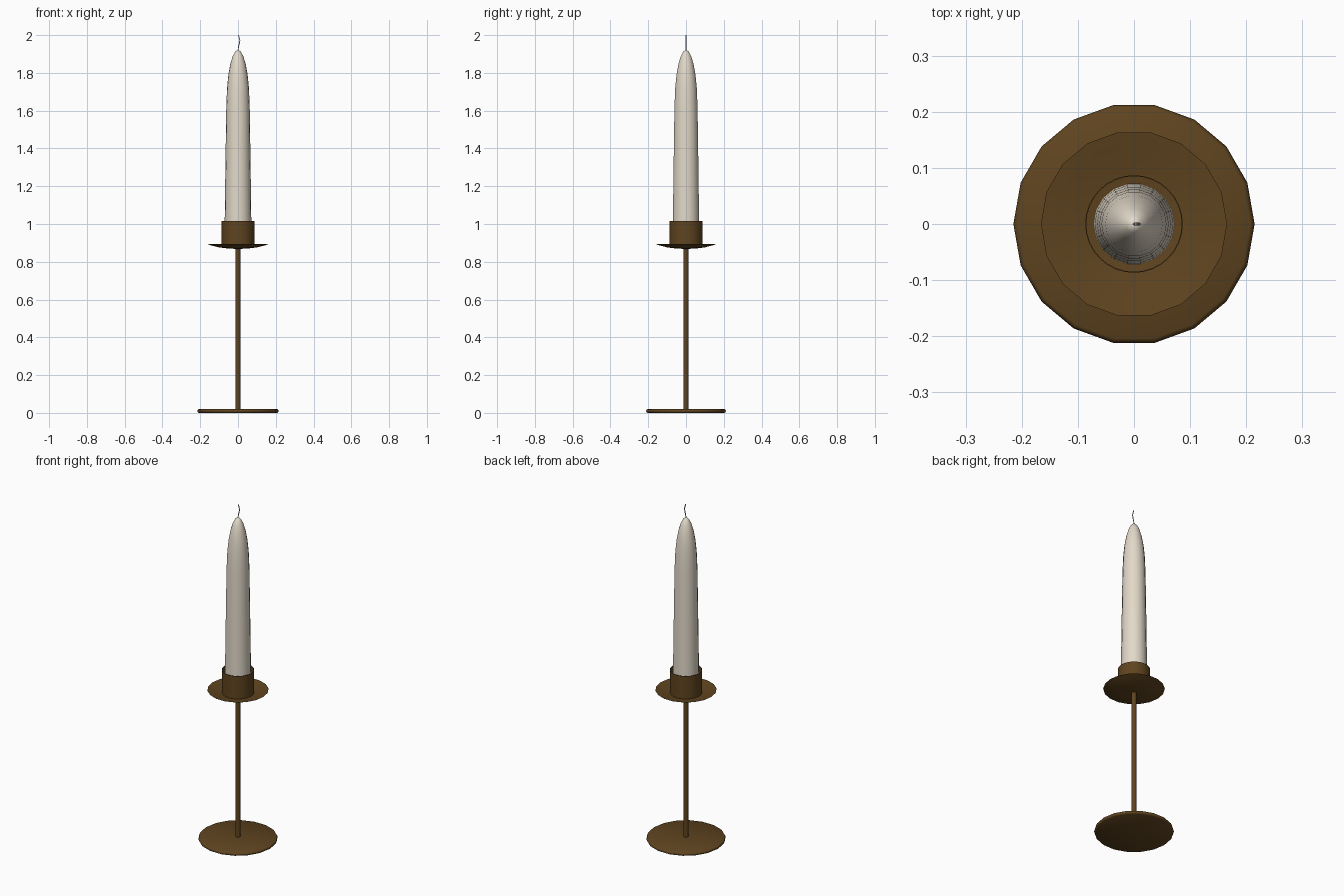
import bpy, bmesh, math

if "Cube" in bpy.data.objects:
    bpy.data.objects.remove(bpy.data.objects["Cube"])


def material(name, color):
    m = bpy.data.materials.new(name)
    m.diffuse_color = (*color, 1)
    m.use_nodes = True
    m.node_tree.nodes["Principled BSDF"].inputs["Base Color"].default_value = m.diffuse_color
    return m


brass = material("aged_brass", (0.115, 0.058, 0.014))
wax = material("ivory_wax", (0.76, 0.69, 0.58))
char = material("wick_grey", (0.4, 0.38, 0.34))


def finish(obj, mat, angle):
    obj.data.materials.append(mat)
    bpy.ops.object.select_all(action='DESELECT')
    obj.select_set(True)
    bpy.context.view_layer.objects.active = obj
    bpy.ops.object.shade_smooth_by_angle(angle=math.radians(angle))


def lathe(name, profile, sides, mat, angle=35):
    """Revolve (radius, z) points around z; radius 0 becomes a pole."""
    bm = bmesh.new()
    rings = []
    for r, z in profile:
        if r == 0:
            rings.append([bm.verts.new((0, 0, z))] * sides)
        else:
            rings.append([bm.verts.new((r * math.cos(2 * math.pi * i / sides),
                                        r * math.sin(2 * math.pi * i / sides), z))
                          for i in range(sides)])
    for a, b in zip(rings, rings[1:]):
        for i in range(sides):
            j = (i + 1) % sides
            bm.faces.new(list(dict.fromkeys((a[i], a[j], b[j], b[i]))))
    me = bpy.data.meshes.new(name)
    bm.to_mesh(me)
    bm.free()
    obj = bpy.data.objects.new(name, me)
    bpy.context.collection.objects.link(obj)
    finish(obj, mat, angle)
    return obj


# Round foot with softened rim
lathe("base", [(0, 0.003), (0.207, 0.003), (0.212, 0.006), (0.215, 0.013),
               (0.212, 0.020), (0.207, 0.023), (0, 0.023)], 18, brass, 50)
bpy.data.objects["base"].location.z = -0.003

# Stem
lathe("stem", [(0, 0.015), (0.0135, 0.015), (0.0135, 0.875), (0, 0.875)], 16, brass)

# Shallow drip dish, thin shell
lathe("drip_dish", [(0, 0.868), (0.05, 0.870), (0.10, 0.876), (0.14, 0.886),
                    (0.166, 0.895), (0.14, 0.890), (0.10, 0.881),
                    (0.05, 0.875), (0, 0.873)], 18, brass)

# Thin-walled candle cup
lathe("candle_cup", [(0.087, 0.876), (0.087, 1.015), (0.085, 1.015), (0.085, 0.876)],
      32, brass)

# Tapered candle with rounded tip
lathe("candle", [(0, 0.876), (0.072, 0.876), (0.070, 1.05), (0.066, 1.35),
                 (0.062, 1.62), (0.058, 1.72), (0.051, 1.79), (0.041, 1.845),
                 (0.029, 1.886), (0.015, 1.913), (0, 1.924)], 18, wax, 60)

# Curled wick
cu = bpy.data.curves.new("wick", 'CURVE')
cu.dimensions = '3D'
cu.bevel_depth = 0.0025
cu.bevel_resolution = 1
cu.use_fill_caps = True
pts = [(0, 1.915), (0.002, 1.935), (0.007, 1.955), (0.010, 1.972), (0.006, 1.987), (0.003, 2.0)]
sp = cu.splines.new('POLY')
sp.points.add(len(pts) - 1)
for p, (x, z) in zip(sp.points, pts):
    p.co = (x, 0, z, 1)
wick = bpy.data.objects.new("wick", cu)
bpy.context.collection.objects.link(wick)
bpy.context.view_layer.objects.active = wick
wick.select_set(True)
cu.materials.append(char)
